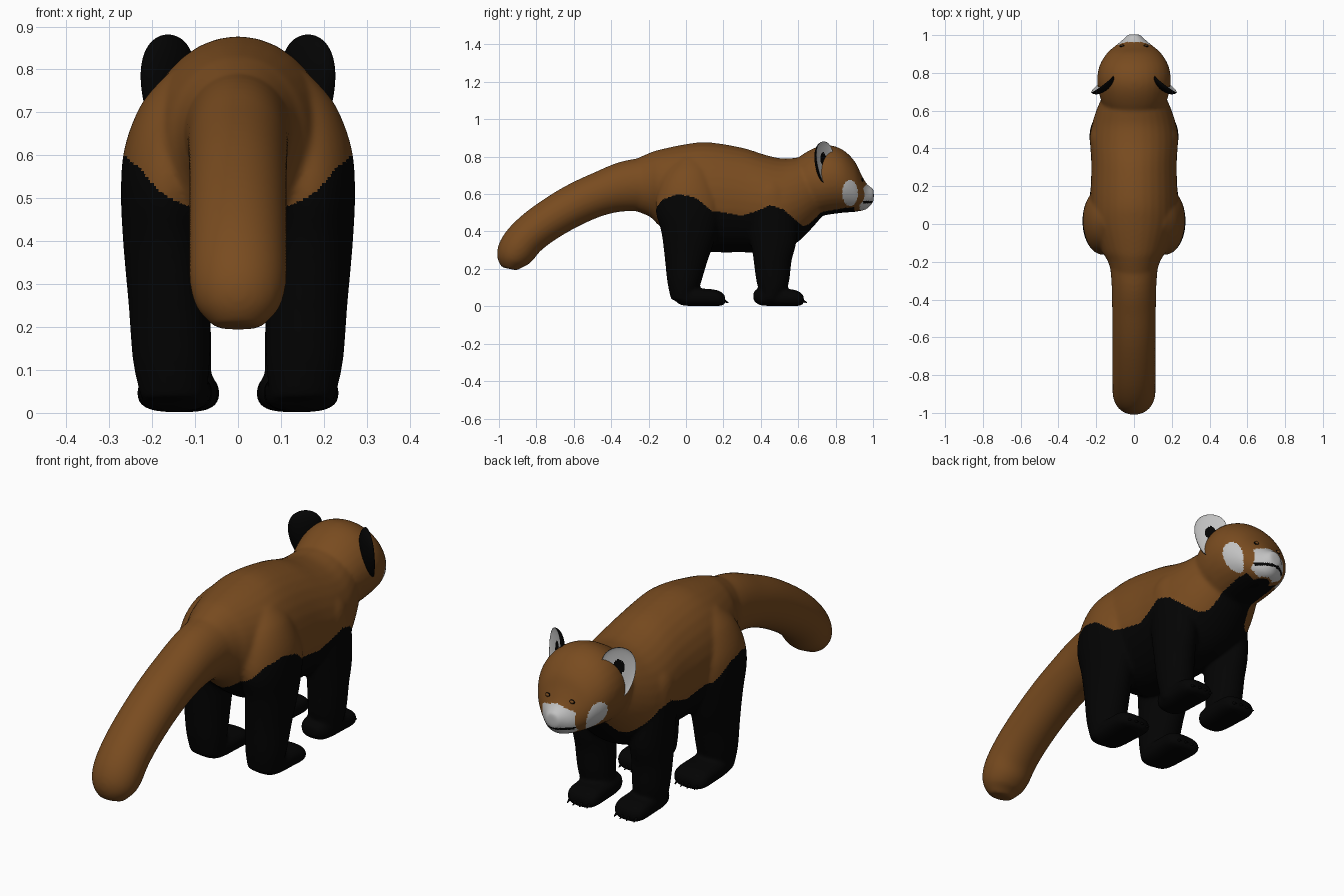
import bpy, bmesh, math
from mathutils import Vector, Matrix

cube = bpy.data.objects.get("Cube")
if cube:
    bpy.data.objects.remove(cube, do_unlink=True)


def material(name, rgb):
    m = bpy.data.materials.new(name)
    m.use_nodes = True
    m.diffuse_color = (*rgb, 1)
    bsdf = m.node_tree.nodes["Principled BSDF"]
    bsdf.inputs["Base Color"].default_value = (*rgb, 1)
    bsdf.inputs["Roughness"].default_value = 0.8
    return m


BROWN, BLACK, WHITE = range(3)
MATS = [material("russet_fur", (0.19, 0.071, 0.014)),
        material("black_fur", (0.001, 0.001, 0.001)),
        material("white_fur", (0.54, 0.54, 0.54))]


def make_object(name, bm):
    mesh = bpy.data.meshes.new(name)
    bm.to_mesh(mesh)
    bm.free()
    obj = bpy.data.objects.new(name, mesh)
    bpy.context.collection.objects.link(obj)
    for m in MATS:
        mesh.materials.append(m)
    return obj


def paint(obj, rule):
    for p in obj.data.polygons:
        p.use_smooth = True
        p.material_index = rule(p)


def spline(a, b, c, d, t):
    return 0.5 * (2*b + (c - a)*t + (2*a - 5*b + 4*c - d)*t*t + (3*b - a - 3*c + d)*t**3)


def loft(bm, sections, upright=False, power=1.0, sides=32, steps=5):
    """Skin oval rings (x, y, z, half width, half depth) along a smooth path."""
    pts = [sections[0]] + sections + [sections[-1]]
    path = []
    for i in range(len(sections) - 1):
        for s in range(steps):
            path.append([spline(*q, s / steps) for q in zip(*pts[i:i + 4])])
    path.append(list(sections[-1]))
    rings = []
    for i, (x, y, z, w, d) in enumerate(path):
        before, after = path[max(i - 1, 0)], path[min(i + 1, len(path) - 1)]
        tangent = Vector((0, after[1] - before[1], after[2] - before[2])).normalized()
        depth = Vector((0, 0, -1)) if upright else tangent.cross(Vector((1, 0, 0)))
        ring = []
        for k in range(sides):
            a = math.tau * k / sides
            c, s = (math.copysign(abs(q) ** power, q) for q in (math.cos(a), math.sin(a)))
            ring.append(bm.verts.new(Vector((x + w * c, y, z)) + depth * d * s))
        rings.append(ring)
    faces = [bm.faces.new((r[k], r[(k + 1) % sides], n[(k + 1) % sides], n[k]))
             for r, n in zip(rings, rings[1:]) for k in range(sides)]
    faces += [bm.faces.new(rings[0]), bm.faces.new(rings[-1])]
    bmesh.ops.recalc_face_normals(bm, faces=faces)


def ball(name, loc, scale, mat):
    bm = bmesh.new()
    bmesh.ops.create_uvsphere(bm, u_segments=20, v_segments=12, radius=1,
                              matrix=Matrix.Translation(loc) @ Matrix.Diagonal((*scale, 1)))
    obj = make_object(name, bm)
    paint(obj, lambda p: mat)


bm = bmesh.new()
# Torso
loft(bm, [(0, y, z, w, d) for y, z, w, d in (
    (-.32, .645, .1, .12), (-.2, .65, .138, .168), (-.14, .633, .172, .205), (0, .595, .226, .272),
    (.12, .584, .232, .293), (.3, .568, .226, .28), (.43, .548, .232, .26),
    (.52, .546, .224, .244), (.6, .57, .2, .225), (.68, .61, .165, .185), (.76, .65, .12, .13))],
    upright=True)
# Head and muzzle
loft(bm, [(0, y, z, w, d) for y, z, w, d in (
    (.55, .65, .1, .1), (.62, .655, .16, .155), (.7, .667, .187, .185), (.77, .676, .195, .185),
    (.84, .668, .182, .168), (.9, .641, .147, .137), (.935, .61, .11, .1),
    (.96, .59, .078, .074), (.98, .587, .056, .056), (1.004, .594, .032, .034))], upright=True)
# Tail with a round tip
loft(bm, [(0, y, z, w, d) for y, z, w, d in (
    (-.1, .655, .14, .15), (-.3, .645, .12, .137), (-.45, .605, .116, .118), (-.6, .54, .114, .112),
    (-.75, .45, .114, .107), (-.85, .37, .114, .104), (-.905, .3, .112, .102),
    (-.932, .245, .095, .083), (-.943, .2, .055, .042))])
# Legs and feet
hind = [(.15, -.02, .03, .075, .06), (.155, -.012, .12, .09, .088), (.16, .0, .25, .095, .115),
        (.168, .015, .4, .1, .15), (.166, .015, .52, .107, .178), (.153, .015, .62, .111, .165),
        (.125, .02, .72, .1, .13), (.09, .02, .79, .075, .08)]
fore = [(.135, .45, .03, .07, .05), (.142, .463, .12, .08, .085), (.148, .463, .25, .084, .103),
        (.15, .467, .36, .085, .125), (.145, .457, .5, .09, .13), (.13, .44, .62, .098, .12),
        (.1, .43, .7, .08, .08)]
foot = [(-.06, .055, .45, .022), (-.03, .052, .8, .044), (.02, .05, .93, .048), (.1, .048, .98, .046),
        (.16, .045, 1, .043), (.195, .038, .85, .034), (.21, .034, .5, .018)]
FEET = (("hind", hind, .147, .088, 0), ("fore", fore, .123, .08, .42))
for side in (1, -1):
    for _, leg, x, width, shift in FEET:
        loft(bm, [(side * s[0], *s[1:]) for s in leg])
        loft(bm, [(side * x, y + shift, z, w * width, d) for y, z, w, d in foot],
             upright=True, power=.75)
body = make_object("body", bm)

# Fuse everything into one smooth skin
remesh = body.modifiers.new("fuse", 'REMESH')
remesh.mode = 'VOXEL'
remesh.voxel_size = 0.007
soften = body.modifiers.new("soften", 'SMOOTH')
soften.factor = 0.5
soften.iterations = 22
bpy.context.view_layer.update()
fused = bpy.data.meshes.new_from_object(body.evaluated_get(bpy.context.evaluated_depsgraph_get()))
body.modifiers.clear()
body.data = fused
fused.materials.clear()
for m in MATS:
    fused.materials.append(m)

# Height below which the coat is black, along the length
EDGE = [(-.3, .3), (-.22, .5), (-.19, .53), (-.13, .57), (-.04, .6), (.05, .58), (.14, .51),
        (.3, .485), (.38, .51), (.45, .54), (.52, .52), (.62, .43), (.66, .43), (.73, .485),
        (.85, .51), (1.1, .515)]


def coat(p):
    x, y, z = p.center
    x = abs(x)
    # Muzzle with a mouth line, then cheek patches
    if y > .93 and x < .085 and .515 < z < .655 + (.02 - x) * .3:
        return BLACK if abs(z - .556) < .006 and y > .945 else WHITE
    if x > .08 and ((y - .877) / .042) ** 2 + ((z - .605) / .07) ** 2 < 1:
        return WHITE
    for (y0, z0), (y1, z1) in zip(EDGE, EDGE[1:]):
        if y0 <= y < y1:
            limit = z0 + (z1 - z0) * (y - y0) / (y1 - y0)
            if y < 0:
                limit -= .7 * max(0, .23 - x)
            elif .58 < y < .9:
                limit += .6 * max(0, .12 - x)
            return BLACK if z < limit else BROWN
    return BROWN


paint(body, coat)
bpy.context.view_layer.update()

# Nose
ball("nose", (0, .987, .614), (.022, .013, .016), BLACK)

for side, label in ((1, "left"), (-1, "right")):
    # Eye with a dark rim, seated on the face
    hit, spot, normal, _ = body.ray_cast(Vector((side * .063, 1.3, .675)), Vector((0, -1, 0)))
    if hit:
        ball(label + "_eye_rim", spot, (.014, .006, .01), BLACK)
        ball(label + "_eye", spot + normal * .004, (.01, .006, .007), BROWN)

    # Cupped ear, black behind and white inside with a dark centre
    bm = bmesh.new()
    bmesh.ops.create_uvsphere(bm, u_segments=96, v_segments=48, radius=1)
    for v in bm.verts:
        x, y, z = v.co
        cup = y * .042 if y < 0 else -y * .012
        v.co = (x * .07 * (1 + .35 * z), cup, z * .112)
    ear = make_object(label + "_ear", bm)

    def ear_coat(p):
        x, _, z = p.center
        if p.normal.y < .2:
            return BLACK
        return BLACK if (x / .024) ** 2 + ((z - .02) / .033) ** 2 < 1 else WHITE

    paint(ear, ear_coat)
    ear.matrix_world = (Matrix.Translation((side * .172, .742, .77))
                        @ Matrix.Rotation(-side * math.radians(8), 4, 'Y')
                        @ Matrix.Rotation(-side * math.radians(38), 4, 'Z'))

    # Claws
    for name, _, x, _, shift in FEET:
        bm = bmesh.new()
        for i in (-1.5, -.5, .5, 1.5):
            place = (Matrix.Translation((side * x + i * .034, .208 - abs(i) * .007 + shift, .03))
                     @ Matrix.Rotation(math.radians(-115), 4, 'X'))
            bmesh.ops.create_cone(bm, segments=10, radius1=.013, radius2=.002, depth=.05,
                                  cap_ends=True, matrix=place)
        paint(make_object(f"{label}_{name}_claws", bm), lambda p: BLACK)
